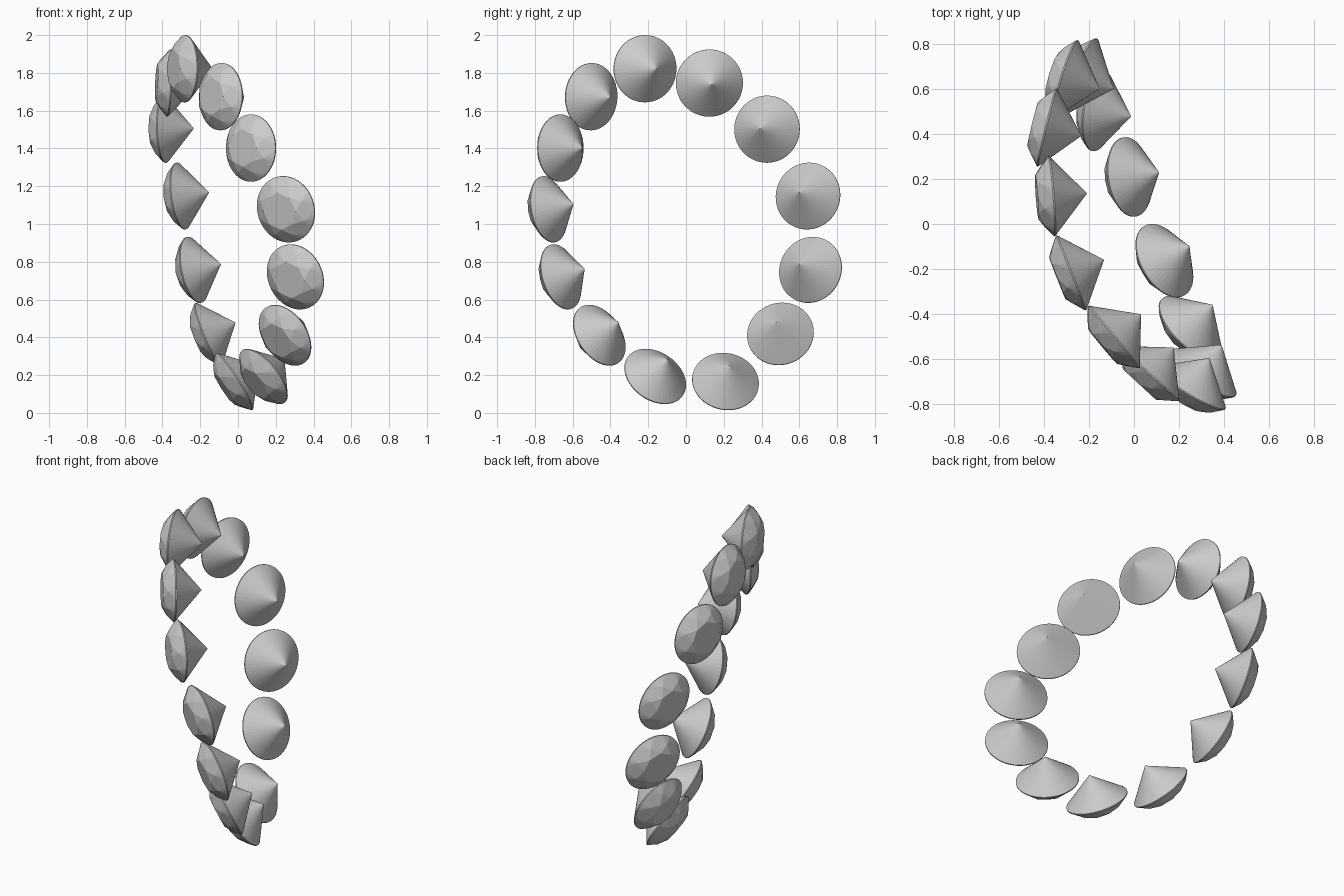
import bpy, bmesh
from math import sin, cos, pi
from mathutils import Vector

R = 0.178          # girdle radius
PAVILION = 0.158   # depth from girdle to point
CROWN = 0.066      # height from girdle to table
BAND = 0.003       # half thickness of the girdle


def ring(n, radius, z, offset=0.0):
    return [(radius * cos(2 * pi * (i + offset) / n),
             radius * sin(2 * pi * (i + offset) / n), z) for i in range(n)]


# Brilliant-cut gem: hull of table, crown corners, girdle band and bottom point
def make_gem_mesh():
    bm = bmesh.new()
    pts = (ring(8, R * 0.56, CROWN)
           + ring(8, R * 0.79, CROWN * 0.63, 0.5)
           + ring(48, R, BAND)
           + ring(48, R, -BAND)
           + [(0, 0, -PAVILION)])
    for p in pts:
        bm.verts.new(p)
    bmesh.ops.convex_hull(bm, input=bm.verts)
    bmesh.ops.dissolve_limit(bm, angle_limit=0.01, verts=bm.verts, edges=bm.edges)
    bmesh.ops.recalc_face_normals(bm, faces=bm.faces)
    mesh = bpy.data.meshes.new("gem")
    bm.to_mesh(mesh)
    bm.free()
    return mesh


# Loop of gems: girdle centre, then bottom point, of each stone in the tilted ring
STONES = [
    ((-0.28, -0.217, 1.822), (-0.135, -0.160, 1.82)),
    ((-0.366, 0.124, 1.746), (-0.207, 0.136, 1.738)),
    ((-0.387, 0.429, 1.502), (-0.235, 0.392, 1.506)),
    ((-0.302, 0.646, 1.148), (-0.152, 0.600, 1.168)),
    ((-0.233, 0.659, 0.757), (-0.089, 0.600, 0.788)),
    ((-0.157, 0.500, 0.418), (-0.013, 0.478, 0.478)),
    ((-0.020, 0.209, 0.166), (0.111, 0.229, 0.250)),
    ((0.135, -0.163, 0.193), (0.250, -0.096, 0.288)),
    ((0.249, -0.459, 0.411), (0.349, -0.359, 0.480)),
    ((0.304, -0.663, 0.720), (0.389, -0.537, 0.761)),
    ((0.254, -0.728, 1.078), (0.335, -0.596, 1.105)),
    ((0.069, -0.665, 1.402), (0.175, -0.550, 1.402)),
    ((-0.090, -0.502, 1.674), (0.033, -0.400, 1.670)),
]

mesh = make_gem_mesh()
for i, (centre, point) in enumerate(STONES):
    gem = bpy.data.objects.new(f"gem_{i + 1}", mesh)
    bpy.context.collection.objects.link(gem)
    gem.location = centre
    up = Vector(centre) - Vector(point)
    gem.rotation_euler = up.to_track_quat('Z', 'Y').to_euler()
